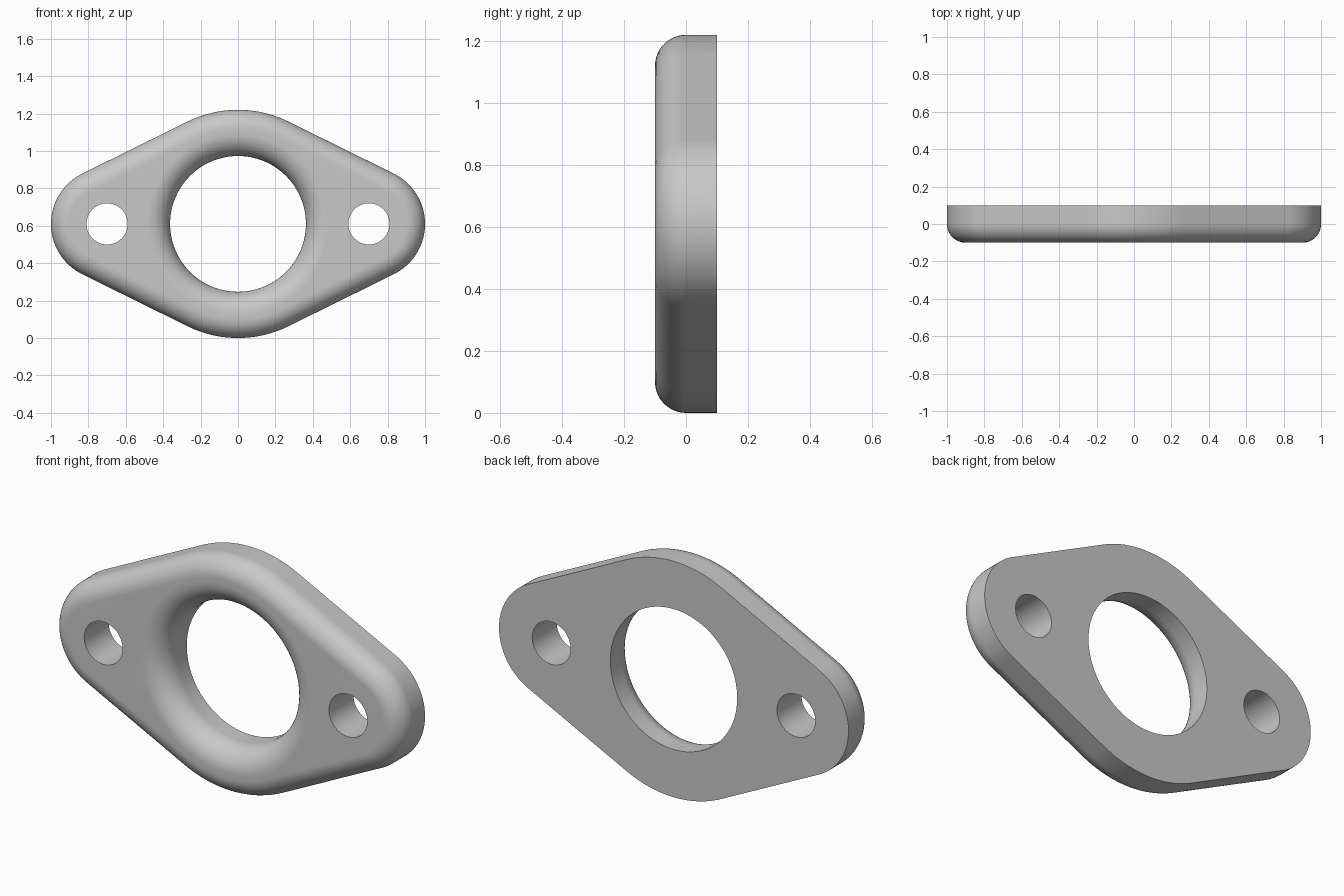
import bpy
import bmesh
from math import sin, cos, pi, acos, radians

cube = bpy.data.objects.get("Cube")
if cube:
    bpy.data.objects.remove(cube)

MID = 0.61                     # centre height and radius of the middle lobe
END_R, END_X = 0.30, 0.70      # rounded ends, concentric with the bolt holes
BORE_R, BOLT_R = 0.363, 0.11
FRONT, BACK = -0.1, 0.1
EDGE_FILLET, BORE_FILLET = 0.1, 0.12
STEPS = 12

bm = bmesh.new()


def ring(points, y):
    """Closed loop of vertices in the x-z plane at depth y."""
    return [bm.verts.new((x, y, MID + z)) for x, z in points]


def arc(cx, r, start, end, n):
    return [(cx + r * cos(start + (end - start) * i / n),
             r * sin(start + (end - start) * i / n)) for i in range(n + 1)]


def circle(cx, r, n):
    return arc(cx, r, 0, 2 * pi, n)[:-1]


def outline(inset):
    """Three lobes joined by tangent lines, moved inwards by inset."""
    a = acos((MID - END_R) / END_X)
    end, mid = END_R - inset, MID - inset
    return (arc(END_X, end, -a, a, 32) + arc(0, mid, a, pi - a, 24)
            + arc(-END_X, end, pi - a, pi + a, 32)
            + arc(0, mid, pi + a, 2 * pi - a, 24))


def skin(rings):
    """Bridge successive loops with quads; return the first and last loops."""
    for lo, hi in zip(rings, rings[1:]):
        for i in range(len(lo)):
            j = (i + 1) % len(lo)
            bm.faces.new((lo[i], lo[j], hi[j], hi[i]))
    return rings[0], rings[-1]


def fillet(radius):
    """Pairs of sideways offset and depth for a quarter round."""
    for i in range(STEPS + 1):
        t = pi / 2 * i / STEPS
        yield radius * (1 - cos(t)), FRONT + radius * (1 - sin(t))


# Outer wall with rounded front edge, and flared centre bore
walls = [
    skin([ring(outline(0), BACK)]
         + [ring(outline(d), y) for d, y in fillet(EDGE_FILLET)]),
    skin([ring(circle(0, BORE_R, 96), BACK)]
         + [ring(circle(0, BORE_R + d, 96), y) for d, y in fillet(BORE_FILLET)]),
]

# Straight bolt holes
for side in (-1, 1):
    hole = circle(side * END_X, BOLT_R, 48)
    walls.append(skin([ring(hole, BACK), ring(hole, FRONT)]))

# Flat back and front faces around the three holes
for k, normal in ((0, (0, 1, 0)), (1, (0, -1, 0))):
    edges = []
    for wall in walls:
        loop = wall[k]
        edges += [bm.edges.get((loop[i - 1], loop[i])) for i in range(len(loop))]
    bmesh.ops.triangle_fill(bm, edges=edges, use_beauty=True, normal=normal)

bmesh.ops.recalc_face_normals(bm, faces=bm.faces[:])
mesh = bpy.data.meshes.new("flange_plate")
bm.to_mesh(mesh)
bm.free()
plate = bpy.data.objects.new("flange_plate", mesh)
bpy.context.collection.objects.link(plate)

# Plain grey material
grey = bpy.data.materials.new("light_grey")
grey.use_nodes = True
colour = (0.58, 0.58, 0.58, 1)
grey.diffuse_color = colour
grey.node_tree.nodes["Principled BSDF"].inputs["Base Color"].default_value = colour
mesh.materials.append(grey)

# Smooth walls, crisp rims
bpy.ops.object.select_all(action='DESELECT')
plate.select_set(True)
bpy.context.view_layer.objects.active = plate
bpy.ops.object.shade_smooth_by_angle(angle=radians(35))
weighted = plate.modifiers.new("flat_face_normals", 'WEIGHTED_NORMAL')
weighted.keep_sharp = True
